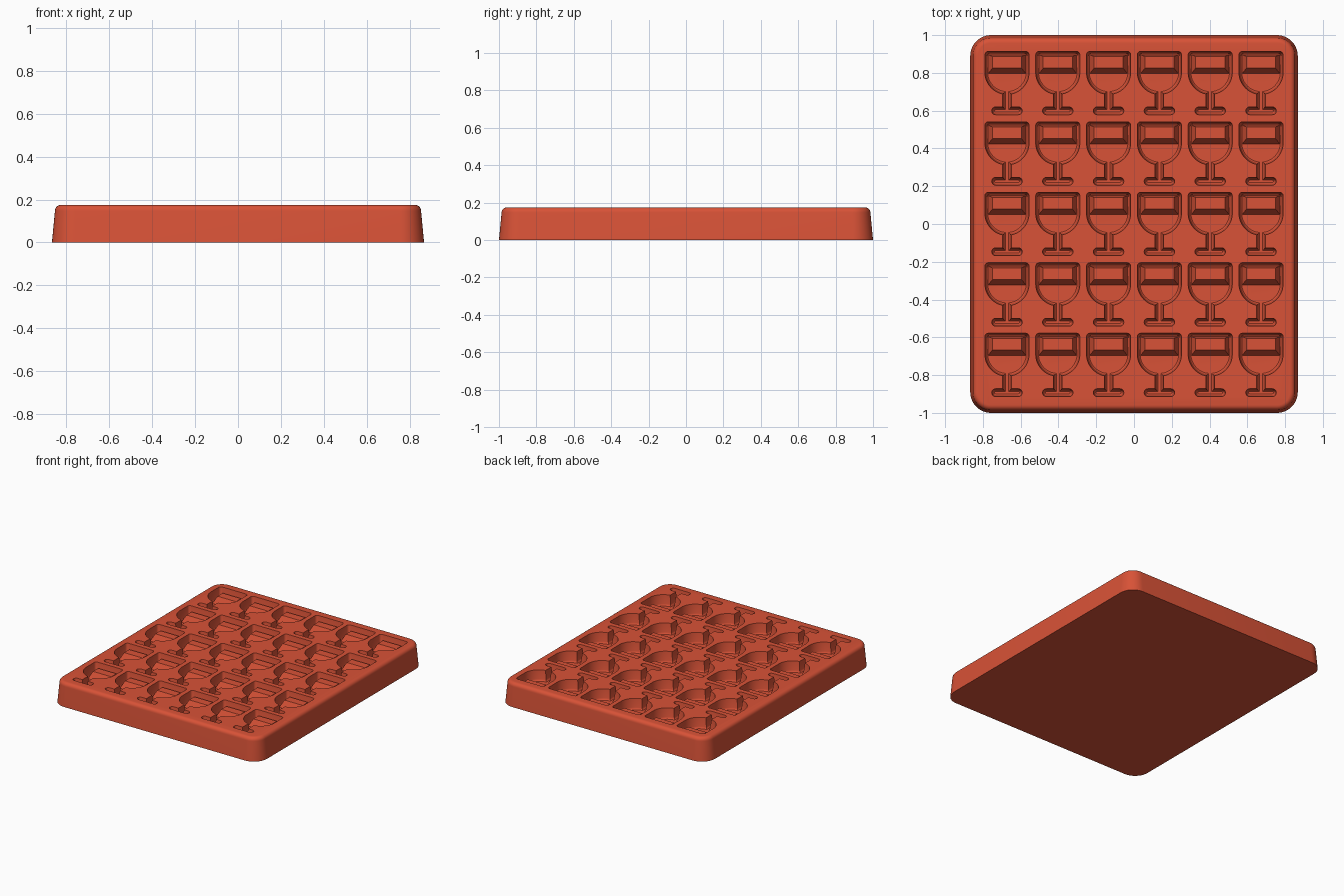
import bpy
import bmesh
from math import sin, cos, asin, pi, radians

if "Cube" in bpy.data.objects:
    bpy.data.objects.remove(bpy.data.objects["Cube"], do_unlink=True)

TOP = 0.175       # height of the tray
FLOOR = 0.095     # height of the cavity floors
PITCH_X, PITCH_Y = 0.269, 0.373

mat = bpy.data.materials.new("terracotta_red")
mat.use_nodes = True
colour = (0.69, 0.085, 0.038, 1)
mat.diffuse_color = colour
mat.node_tree.nodes["Principled BSDF"].inputs["Base Color"].default_value = colour


def arc(cx, cy, r, start, end, steps):
    """Points on an arc, angles in degrees."""
    angles = [radians(start + (end - start) * i / steps) for i in range(steps + 1)]
    return [(cx + r * cos(a), cy + r * sin(a)) for a in angles]


def rounded_rect(hx, hy, r, steps=10):
    pts = []
    for i, (sx, sy) in enumerate([(1, 1), (-1, 1), (-1, -1), (1, -1)]):
        pts += arc(sx * (hx - r), sy * (hy - r), r, i * 90, i * 90 + 90, steps)
    return pts


def goblet(inset):
    """Outline of a goblet centred on its cell, shrunk by inset."""
    w, stem = 0.117 - inset, 0.023 - inset
    top, bowl_y, foot_y = 0.168 - inset, 0.057, -0.147
    foot_r, corner = 0.021 - inset, 0.018
    # right half from the rim to the foot
    half = arc(w - corner, top - corner, corner, 90, 0, 4)
    end = -90 + asin(stem / w) * 180 / pi
    half += arc(0, bowl_y, w, 0, end, 16)
    half += [(stem, foot_y + foot_r)]
    half += arc(0.06, foot_y, foot_r, 90, -90, 8)
    return half + [(-x, y) for x, y in reversed(half)]


def add_loft(bm, sections, offset=(0, 0)):
    """Skin a stack of (z, outline) sections and cap both ends."""
    rings = [[bm.verts.new((x + offset[0], y + offset[1], z)) for x, y in outline]
             for z, outline in sections]
    n = len(rings[0])
    for a, b in zip(rings, rings[1:]):
        for i in range(n):
            j = (i + 1) % n
            bm.faces.new((a[i], a[j], b[j], b[i]))
    bm.faces.new(rings[0])
    bm.faces.new(rings[-1])


def make_object(name, bm):
    bmesh.ops.recalc_face_normals(bm, faces=bm.faces)
    mesh = bpy.data.meshes.new(name)
    bm.to_mesh(mesh)
    bm.free()
    mesh.materials.append(mat)
    obj = bpy.data.objects.new(name, mesh)
    bpy.context.collection.objects.link(obj)
    return obj


def activate(obj):
    bpy.ops.object.select_all(action="DESELECT")
    obj.select_set(True)
    bpy.context.view_layer.objects.active = obj


cells = [((c - 2.5) * PITCH_X, (r - 2) * PITCH_Y) for r in range(5) for c in range(6)]

# Tray: drafted sides and a rounded top edge
bm = bmesh.new()
fillet, draft = 0.028, 0.014
sections = [(0, rounded_rect(0.867, 1.0, 0.11))]
for i in range(7):
    a = radians(90 * i / 6)
    inset = draft + fillet * (1 - cos(a))
    z = TOP - fillet * (1 - sin(a))
    sections.append((z, rounded_rect(0.867 - inset, 1.0 - inset, 0.11 - inset)))
add_loft(bm, sections)
tray = make_object("tray", bm)

# Goblet cavities sunk into the top
bm = bmesh.new()
profile = [(TOP + 0.02, -0.002), (TOP, 0), (FLOOR + 0.014, 0.007),
           (FLOOR + 0.004, 0.010), (FLOOR, 0.015)]
for cell in cells:
    add_loft(bm, [(z, goblet(inset)) for z, inset in profile], cell)
cutter = make_object("goblet_cutter", bm)
cutter.hide_render = True

activate(tray)
cut = tray.modifiers.new("goblet_cavities", "BOOLEAN")
cut.operation = "DIFFERENCE"
cut.solver = "EXACT"
cut.object = cutter
bpy.ops.object.modifier_apply(modifier=cut.name)
bpy.data.objects.remove(cutter, do_unlink=True)
bpy.ops.object.shade_smooth_by_angle(angle=radians(35))

# Raised block at the top of each bowl
bm = bmesh.new()


def rect(hx, low, high):
    return [(-hx, low), (hx, low), (hx, high), (-hx, high)]


for cell in cells:
    add_loft(bm, [(FLOOR - 0.005, rect(0.1, 0.05, 0.15)),
                  (FLOOR, rect(0.1, 0.05, 0.15)),
                  (FLOOR + 0.05, rect(0.077, 0.079, 0.141))], cell)
make_object("bowl_blocks", bm)
